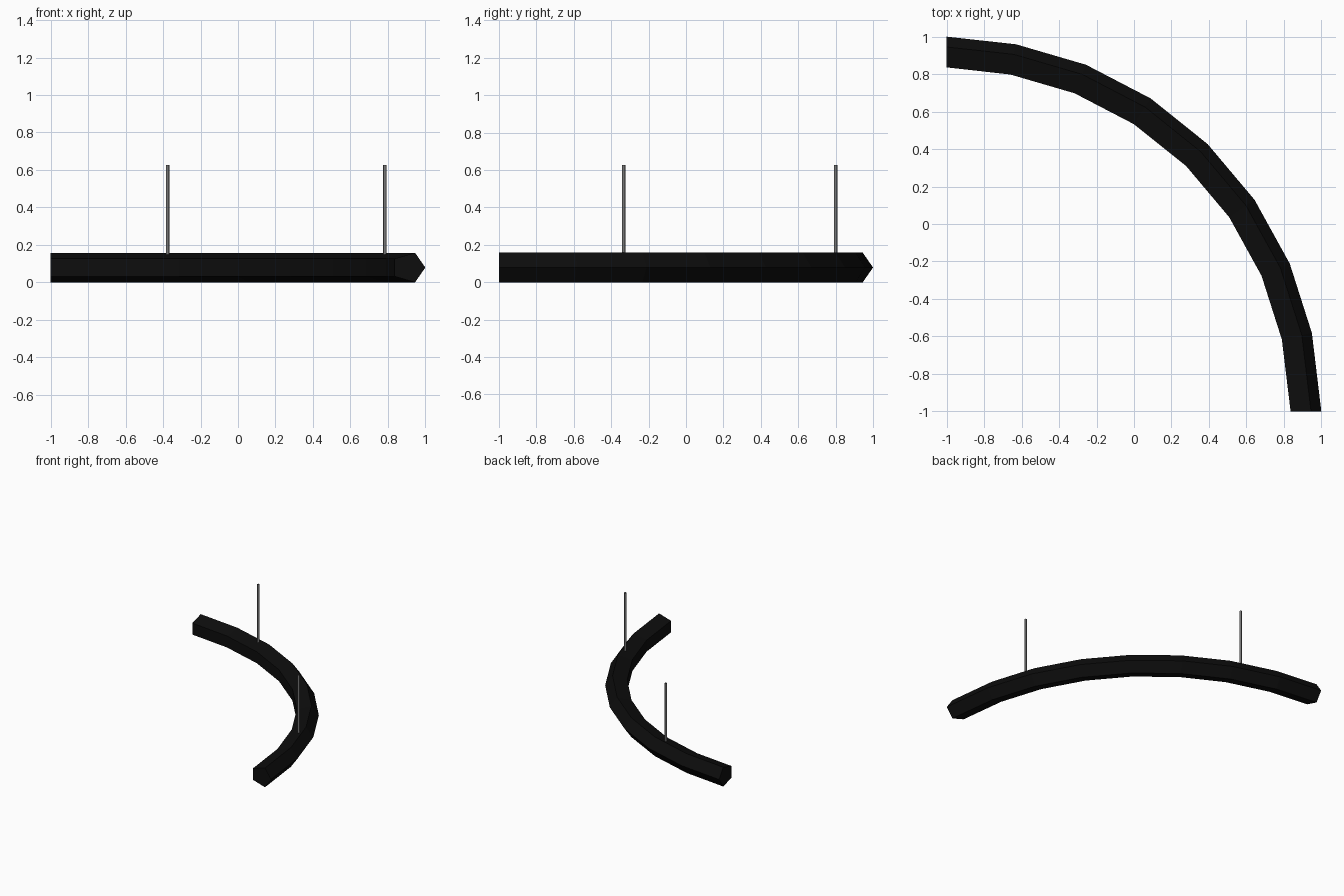
import bpy
import bmesh
from math import radians, cos, sin

cube = bpy.data.objects.get("Cube")
if cube:
    bpy.data.objects.remove(cube)


def material(name, value):
    m = bpy.data.materials.new(name)
    m.use_nodes = True
    color = (value, value, value, 1)
    m.diffuse_color = color
    m.node_tree.nodes["Principled BSDF"].inputs["Base Color"].default_value = color
    return m


def finish(bm, name, mat):
    bmesh.ops.recalc_face_normals(bm, faces=bm.faces)
    mesh = bpy.data.meshes.new(name)
    bm.to_mesh(mesh)
    bm.free()
    mesh.materials.append(mat)
    obj = bpy.data.objects.new(name, mesh)
    bpy.context.collection.objects.link(obj)
    return obj


black = material("matte black", 0.004)
steel = material("grey steel", 0.18)

# Quarter-circle bar: five-sided section swept round a corner centre
section = [(0, 0.079), (-0.055, 0.158), (-0.164, 0.126), (-0.164, 0.032), (-0.055, 0)]
angles = [90] + [90.5 - 11.2 * i for i in range(1, 8)] + [0]
bm = bmesh.new()
rings = []
for a in angles:
    radius = 2.0 if a in (0, 90) else 1.994
    c, s = cos(radians(a)), sin(radians(a))
    rings.append([bm.verts.new(((radius + d) * c - 1, (radius + d) * s - 1, z))
                  for d, z in section])
for r0, r1 in zip(rings, rings[1:]):
    for i in range(5):
        j = (i + 1) % 5
        bm.faces.new((r0[i], r0[j], r1[j], r1[i]))
bm.faces.new(rings[0])
bm.faces.new(rings[-1])
finish(bm, "curved_bar", black)

# Thin open-ended hanging rods standing on the bar
bottom, top = 0.15, 0.626
for name, x, y in (("back_rod", -0.376, 0.80), ("front_rod", 0.784, -0.333)):
    bm = bmesh.new()
    bmesh.ops.create_cone(bm, cap_ends=False, segments=8, radius1=0.009,
                          radius2=0.009, depth=top - bottom)
    bmesh.ops.translate(bm, verts=bm.verts, vec=(x, y, (top + bottom) / 2))
    rod = finish(bm, name, steel)
    for p in rod.data.polygons:
        p.use_smooth = True
